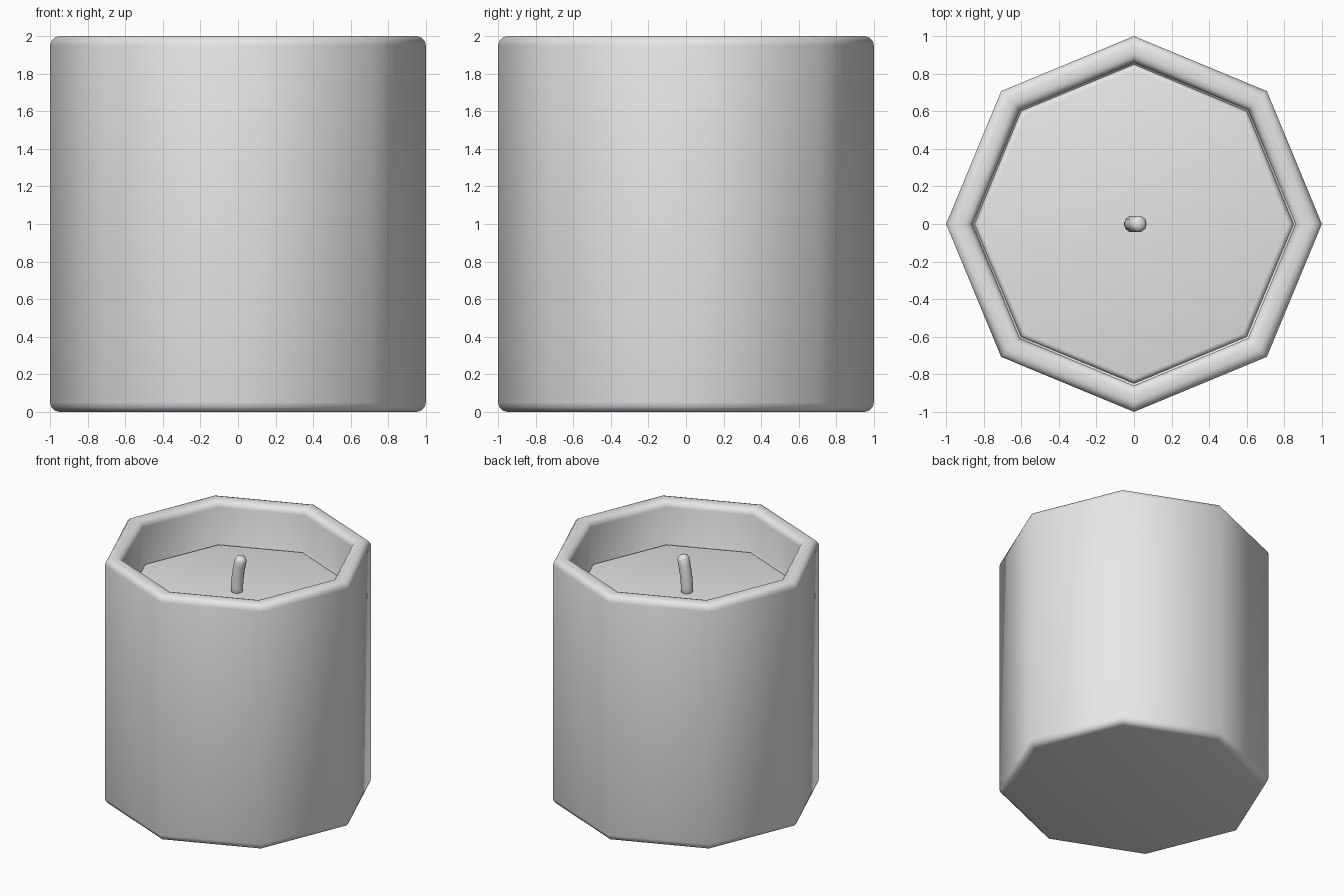
import bpy, bmesh, math
from mathutils import Vector, Matrix

cube = bpy.data.objects.get("Cube")
if cube:
    bpy.data.objects.remove(cube, do_unlink=True)

grey = bpy.data.materials.new("pale_grey")
grey.use_nodes = True
grey.diffuse_color = (0.8, 0.8, 0.8, 1)
grey.node_tree.nodes["Principled BSDF"].inputs["Base Color"].default_value = (0.8, 0.8, 0.8, 1)


def loft(name, rings, sides):
    """Skin a list of (centre, radius, tilt) rings and cap both ends."""
    bm = bmesh.new()
    loops = []
    for centre, radius, tilt in rings:
        turn = Matrix.Rotation(tilt, 3, 'Y')
        loops.append([bm.verts.new(Vector(centre) + turn @ Vector(
            (radius * math.cos(a), radius * math.sin(a), 0)))
            for a in (math.tau * i / sides for i in range(sides))])
    for low, high in zip(loops, loops[1:]):
        for i in range(sides):
            j = (i + 1) % sides
            bm.faces.new((low[i], low[j], high[j], high[i]))
    bm.faces.new(loops[0][::-1])
    bm.faces.new(loops[-1])
    bmesh.ops.recalc_face_normals(bm, faces=bm.faces)
    for face in bm.faces:
        face.smooth = True
    mesh = bpy.data.meshes.new(name)
    bm.to_mesh(mesh)
    bm.free()
    mesh.materials.append(grey)
    obj = bpy.data.objects.new(name, mesh)
    bpy.context.collection.objects.link(obj)
    return obj


def turned(name, profile):
    """Eight-sided part from a (radius, height) profile."""
    return loft(name, [((0, 0, z), r, 0) for r, z in profile], 8)


def corner(r, z, size, start, end, steps=3):
    """Rounded profile corner about the centre (r, z), angles in degrees."""
    angles = [math.radians(start + (end - start) * i / steps) for i in range(steps + 1)]
    return [(r + size * math.cos(a), z + size * math.sin(a)) for a in angles]


# Holder: rounded foot, straight wall, rounded rim, inner wall and floor
turned("candle_holder",
       corner(0.95, 0.05, 0.05, -90, 0)
       + corner(0.95, 1.95, 0.05, 0, 90)
       + corner(0.91, 1.95, 0.05, 90, 180)
       + [(0.86, 0.12)])

# Wax filling with a softened top edge
turned("wax", [(0.85, 0.13), (0.85, 1.63)] + corner(0.82, 1.63, 0.03, 30, 90, 2))

# Wick leaning gently towards the left, with a rounded tip
wick = [((-0.01, 0, 1.6), 0.045, 0)]
for i in range(1, 7):
    t = i / 6
    wick.append(((-0.01 + 0.035 * t * t, 0, 1.65 + 0.27 * t), 0.045, 0.3 * t))
wick += [((0.031, 0, 1.94), 0.036, 0.3), ((0.034, 0, 1.95), 0.018, 0.3)]
loft("wick", wick, 10)
